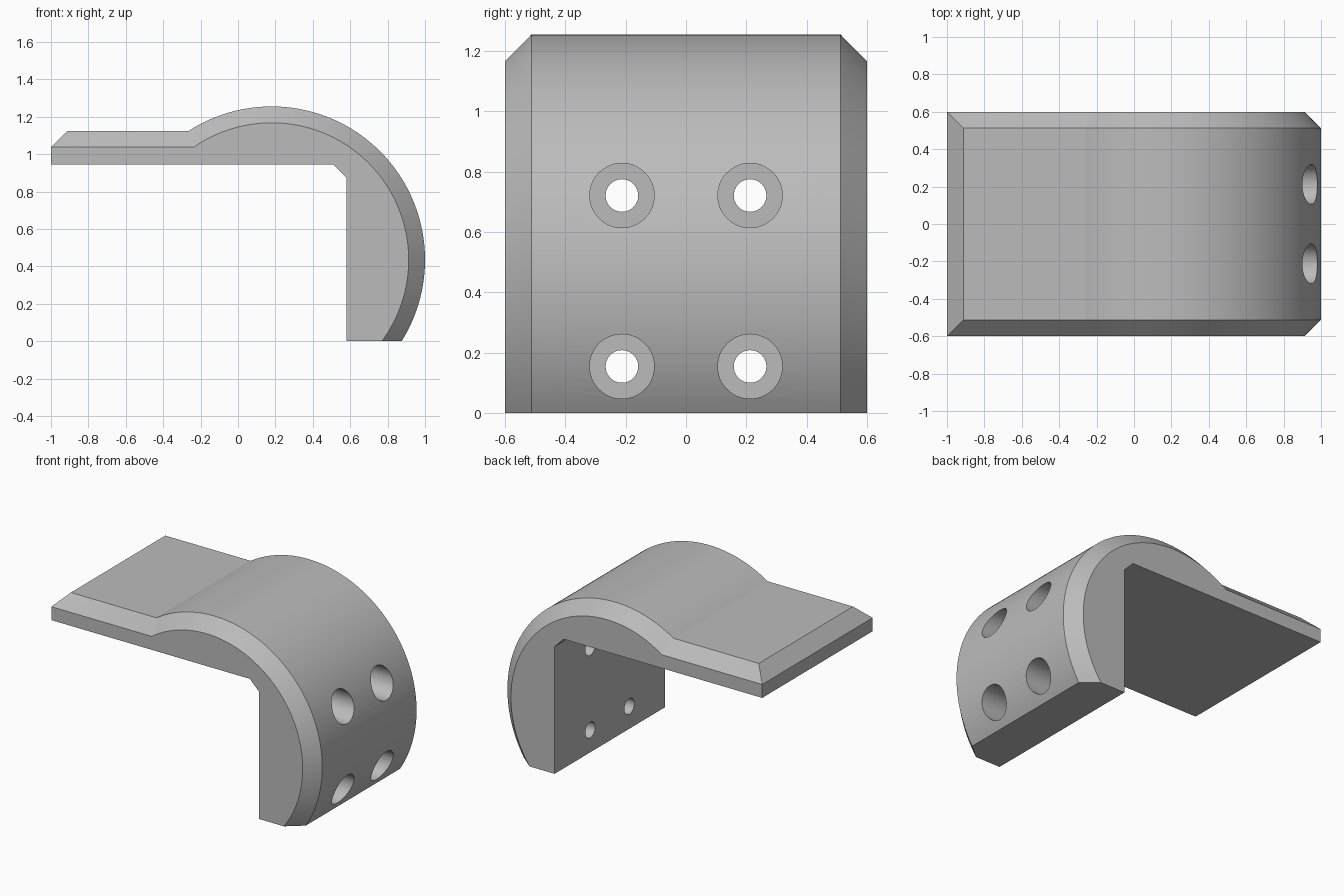
import bpy, bmesh
from math import asin, sin, cos, pi, radians
from mathutils import Matrix

cube = bpy.data.objects.get("Cube")
if cube:
    bpy.data.objects.remove(cube)

grey = bpy.data.materials.new("grey plastic")
grey.use_nodes = True
colour = (0.5, 0.5, 0.5, 1)
grey.diffuse_color = colour
grey.node_tree.nodes["Principled BSDF"].inputs["Base Color"].default_value = colour

HALF_WIDTH, CHAMFER = 0.6, 0.0875
CX, CZ, RADIUS = 0.18, 0.435, 0.82
TOP, UNDER, INNER = 1.125, 0.945, 0.58
STEPS = 72


def new_object(name, bm):
    mesh = bpy.data.meshes.new(name)
    bmesh.ops.recalc_face_normals(bm, faces=bm.faces)
    bm.to_mesh(mesh)
    bm.free()
    mesh.materials.append(grey)
    obj = bpy.data.objects.new(name, mesh)
    bpy.context.collection.objects.link(obj)
    return obj


def profile(inset):
    """Side outline, with the outer edge pulled in by the inset."""
    r, top = RADIUS - inset, TOP - inset
    pts = [(INNER, 0), (INNER, UNDER - 0.07), (INNER - 0.07, UNDER),
           (-1, UNDER), (-1, TOP - CHAMFER), (-1 + CHAMFER - inset, top)]
    start, end = pi - asin((top - CZ) / r), -asin(CZ / r)
    for i in range(STEPS + 1):
        a = start + (end - start) * i / STEPS
        pts.append((CX + r * cos(a), CZ + r * sin(a)))
    return pts


# Bracket body: loft through four outlines, narrowed at both sides
bm = bmesh.new()
loops = []
for y, inset in ((-HALF_WIDTH, CHAMFER), (-HALF_WIDTH + CHAMFER, 0),
                 (HALF_WIDTH - CHAMFER, 0), (HALF_WIDTH, CHAMFER)):
    loops.append([bm.verts.new((x, y, z)) for x, z in profile(inset)])
for a, b in zip(loops, loops[1:]):
    for i in range(len(a)):
        j = (i + 1) % len(a)
        bm.faces.new((a[i], a[j], b[j], b[i]))
bm.faces.new(loops[0])
bm.faces.new(loops[-1])
bmesh.ops.remove_doubles(bm, verts=bm.verts, dist=0.0001)
bmesh.ops.dissolve_limit(bm, angle_limit=radians(0.3), verts=bm.verts, edges=bm.edges)
body = new_object("bracket_body", bm)


def drill(name, radius, x0, x1):
    """Cut four holes along x through the upright."""
    cut = bmesh.new()
    for y in (-0.2125, 0.2125):
        for z in (0.154, 0.721):
            place = Matrix.Translation(((x0 + x1) / 2, y, z)) @ Matrix.Rotation(pi / 2, 4, "Y")
            bmesh.ops.create_cone(cut, cap_ends=True, segments=48, radius1=radius,
                                  radius2=radius, depth=x1 - x0, matrix=place)
    cutter = new_object(name, cut)
    cutter.hide_render = True
    mod = body.modifiers.new(name, "BOOLEAN")
    mod.operation, mod.solver, mod.object = "DIFFERENCE", "EXACT", cutter
    bpy.ops.object.modifier_apply(modifier=name)
    bpy.data.objects.remove(cutter)


# Screw holes with flat counterbores
bpy.ops.object.select_all(action="DESELECT")
bpy.context.view_layer.objects.active = body
body.select_set(True)
drill("counterbores", 0.107, 0.67, 1.2)
drill("screw_holes", 0.054, 0.4, 0.8)

bpy.ops.object.shade_smooth_by_angle(angle=radians(25))
